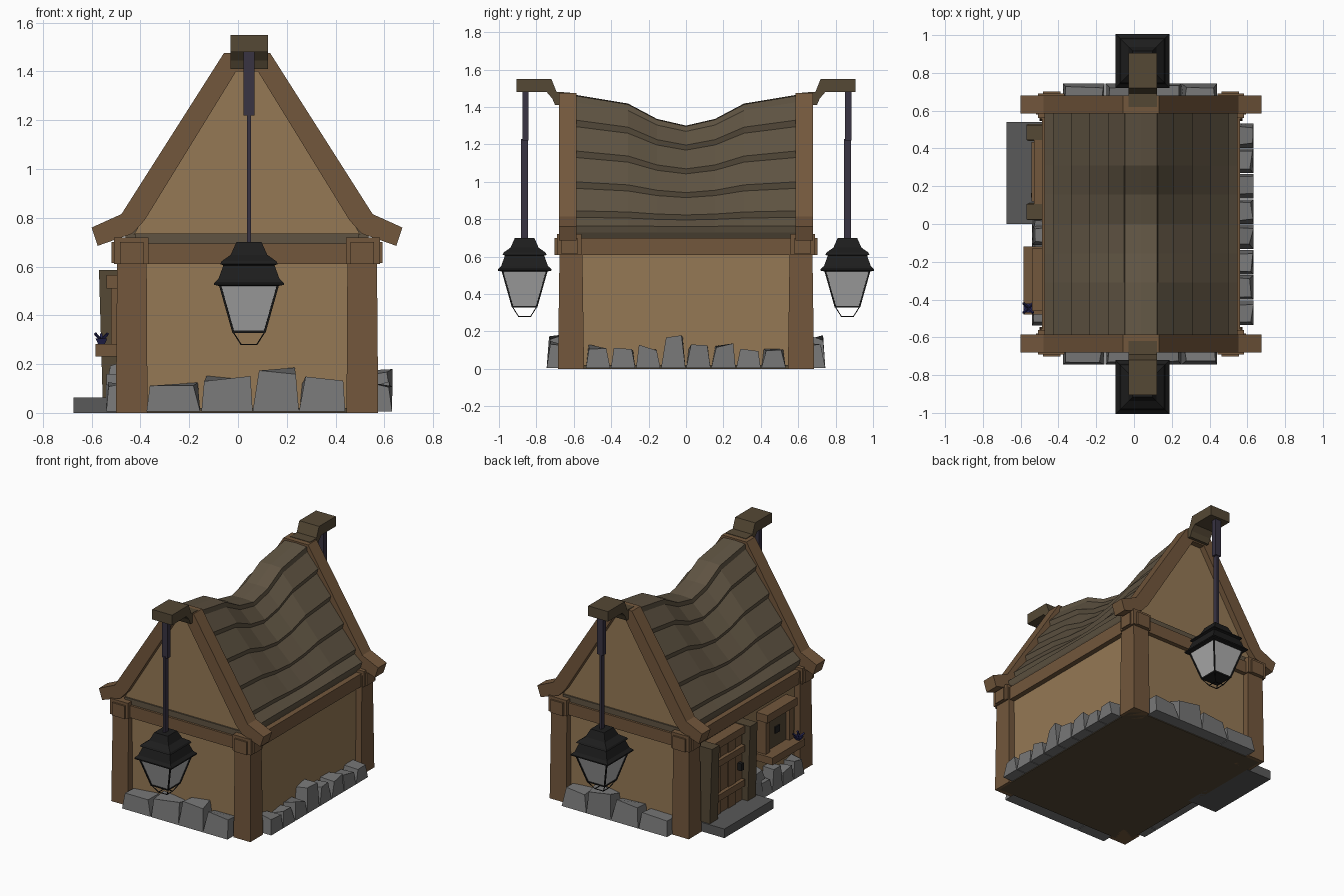
import bpy, bmesh, random
from mathutils import Vector

if "Cube" in bpy.data.objects:
    bpy.data.objects.remove(bpy.data.objects["Cube"])

random.seed(4)
C = 0.037  # centre line of the house in x


def material(name, rgb):
    m = bpy.data.materials.new(name)
    m.diffuse_color = (*rgb, 1)
    m.use_nodes = True
    m.node_tree.nodes["Principled BSDF"].inputs["Base Color"].default_value = m.diffuse_color
    return m


PLASTER = material("plaster", (0.30, 0.19, 0.09))
TIMBER = material("timber", (0.17, 0.095, 0.045))
DARKWOOD = material("dark_wood", (0.09, 0.065, 0.035))
ROOF = material("roof_planks", (0.115, 0.088, 0.055))
STONE = material("stone", (0.18, 0.18, 0.18))
SLAB = material("slab", (0.10, 0.10, 0.10))
IRON = material("iron", (0.012, 0.012, 0.012))
CHAIN = material("chain", (0.04, 0.033, 0.055))
GLASS = material("glass", (0.42, 0.42, 0.42))
BLUE = material("blue", (0.02, 0.02, 0.09))


def mesh(name, verts, faces, mat):
    bm = bmesh.new()
    vs = [bm.verts.new(v) for v in verts]
    for f in faces:
        bm.faces.new([vs[i] for i in f])
    bmesh.ops.recalc_face_normals(bm, faces=bm.faces)
    me = bpy.data.meshes.new(name)
    bm.to_mesh(me)
    bm.free()
    ob = bpy.data.objects.new(name, me)
    bpy.context.collection.objects.link(ob)
    me.materials.append(mat)
    return ob


def loft(name, rings, mat):
    """Closed skin through rings of equal point count, capped at both ends."""
    n = len(rings[0])
    faces = [[k * n + i, k * n + (i + 1) % n, (k + 1) * n + (i + 1) % n, (k + 1) * n + i]
             for k in range(len(rings) - 1) for i in range(n)]
    faces += [list(range(n)), list(range((len(rings) - 1) * n, len(rings) * n))]
    return mesh(name, [p for r in rings for p in r], faces, mat)


def rect(x0, x1, y0, y1, z):
    return [(x0, y0, z), (x1, y0, z), (x1, y1, z), (x0, y1, z)]


def box(name, x, y, z, mat):
    return loft(name, [rect(*x, *y, z[0]), rect(*x, *y, z[1])], mat)


def square_stack(name, cx, cy, sections, mat):
    return loft(name, [rect(cx - h, cx + h, cy - h, cy + h, z) for h, z in sections], mat)


def prism_y(name, pts, y0, y1, mat):
    return loft(name, [[(p, y, q) for p, q in pts] for y in (y0, y1)], mat)


def mirrored(half):
    """Right half of a profile (h, z) to a full outline round the centre line."""
    return [(C + h, z) for h, z in half] + [(C - h, z) for h, z in reversed(half) if h > 0]


def bar(name, a, b, r, mat):
    a, b = Vector(a), Vector(b)
    d = (b - a).normalized()
    u = d.orthogonal().normalized() * r
    v = d.cross(u)
    return loft(name, [[p + u, p + v, p - u, p - v] for p in (a, b)], mat)


def stone(cx, cy, w, d, h, z=0.005):
    """Rough tapered block."""
    j = lambda s: random.uniform(-s, s)
    low = rect(cx - w / 2, cx + w / 2, cy - d / 2, cy + d / 2, z)
    top = [(cx + (x - cx) * 0.82 + j(0.012), cy + (y - cy) * 0.7 + j(0.008), z + h + j(0.018))
           for x, y, _ in low]
    loft("foundation_stone", [low, top], STONE)


# Walls and floor
box("walls", (C - 0.49, C + 0.49), (-0.635, 0.635), (0.01, 0.70), PLASTER)
box("floor", (C - 0.52, C + 0.52), (-0.66, 0.66), (0.0, 0.02), DARKWOOD)

# Sagging roof with stepped plank courses
base = lambda z: 0.065 + (1.46 - z) * 0.6
half = [(0, 1.465), (0.085, 1.46), (0.09, 1.425)]
for zb in (1.33, 1.165, 1.0, 0.845, 0.765):
    half += [(base(zb) + 0.03, zb), (base(zb - 0.035), zb - 0.035)]
half += [(0.485, 0.695), (0, 0.695)]
sag = [(0.59, 1), (0.31, 0.935), (0.155, 0.82), (0, 0.77)]
stations = [(-y, f) for y, f in sag] + [(y, f) for y, f in reversed(sag[:-1])]
loft("roof", [[(x, y, z if z < 0.75 else 0.75 + (z - 0.75) * f) for x, z in mirrored(half)]
              for y, f in stations], ROOF)

# Side wall plates
for s in (-1, 1):
    xs = sorted((C + s * 0.44, C + s * 0.525))
    box("wall_plate", xs, (-0.68, 0.68), (0.61, 0.70), TIMBER)

barge = [(0, 1.475), (0.095, 1.475), (0.515, 0.815), (0.637, 0.76), (0.612, 0.685),
         (0.47, 0.735), (0.42, 0.79), (0.045, 1.40), (0, 1.40)]
gable = [(0, 1.44), (0.06, 1.41), (0.465, 0.73), (0, 0.73)]
bracket = [(0.905, 1.55), (0.72, 1.55), (0.692, 1.48), (0.62, 1.478), (0.62, 1.41),
           (0.70, 1.41), (0.715, 1.445), (0.745, 1.48), (0.905, 1.48)]

for s in (-1, 1):
    # Gable end: panel, barge boards, tie beam
    prism_y("gable_panel", mirrored(gable), s * 0.59, s * 0.64, PLASTER)
    prism_y("barge_boards", mirrored(barge), s * 0.585, s * 0.68, TIMBER)
    box("gable_ledge", (C - 0.46, C + 0.46), sorted((s * 0.58, s * 0.65)), (0.69, 0.735), ROOF)
    box("tie_beam", (C - 0.45, C + 0.45), sorted((s * 0.60, s * 0.665)), (0.61, 0.695), TIMBER)

    # Corner posts with heads and beam ends
    for t in (-1, 1):
        def span(a, b):
            return sorted((C + t * a, C + t * b))
        ys = sorted((s * 0.545, s * 0.685))
        loft("corner_post", [rect(*span(0.408, 0.538), *ys, 0.0),
                             rect(*span(0.412, 0.532), *sorted((s * 0.555, s * 0.675)), 0.70)], TIMBER)
        box("post_head", span(0.405, 0.545), sorted((s * 0.56, s * 0.69)), (0.61, 0.72), TIMBER)
        box("beam_end", span(0.425, 0.52), sorted((s * 0.60, s * 0.702)), (0.61, 0.70), TIMBER)
        box("plate_end", span(0.45, 0.555), sorted((s * 0.58, s * 0.665)), (0.615, 0.70), TIMBER)

    # Lantern bracket at the ridge
    loft("lantern_bracket", [[(x, s * y, z) for y, z in bracket] for x in (-0.03, 0.123)], DARKWOOD)

    # Hanging chain and square lantern
    lx, ly = 0.045, s * 0.863
    box("chain_top", (lx - 0.022, lx + 0.022), (ly - 0.012, ly + 0.022), (1.22, 1.485), CHAIN)
    box("chain_bottom", (lx - 0.008, lx + 0.008), (ly - 0.018, ly + 0.018), (0.69, 1.23), CHAIN)
    square_stack("lantern_cap", lx, ly, [(0.12, 0.52), (0.143, 0.525), (0.143, 0.533), (0.125, 0.55),
                 (0.105, 0.605), (0.118, 0.61), (0.112, 0.622), (0.075, 0.648), (0.052, 0.70)], IRON)
    square_stack("lantern_glass", lx, ly, [(0.062, 0.332), (0.117, 0.525)], GLASS)
    square_stack("lantern_foot", lx, ly, [(0.066, 0.328), (0.068, 0.337)], IRON)
    ring = [(-1, -1), (1, -1), (1, 1), (-1, 1)]
    for i, (a, b) in enumerate(ring):
        p = lambda r, z, u=a, v=b: (lx + u * r, ly + v * r, z)
        c, d = ring[(i + 1) % 4]
        bar("lantern_edge", p(0.064, 0.33), p(0.119, 0.525), 0.006, IRON)
        bar("lantern_wire", p(0.064, 0.33), p(0.032, 0.28), 0.003, IRON)
        bar("lantern_wire_base", p(0.032, 0.28), p(0.032, 0.28, c, d), 0.003, IRON)

    # Gable foundation stones
    for x, w, h in ((-0.265, 0.22, 0.11), (-0.045, 0.21, 0.135), (0.155, 0.19, 0.165), (0.345, 0.19, 0.13)):
        stone(x, s * 0.68, w, 0.13, h)

# Stones along the right wall and under the window
for i, h in enumerate((0.115, 0.09, 0.11, 0.16, 0.11, 0.125, 0.10, 0.09)):
    stone(C + 0.535, -0.47 + i * 0.134, 0.12, 0.13, h)
for y, h in ((-0.48, 0.12), (-0.36, 0.10), (-0.24, 0.14), (-0.13, 0.11), (-0.03, 0.13)):
    stone(-0.485, y, 0.11, 0.115, h)
stone(-0.495, -0.06, 0.08, 0.10, 0.07, 0.13)

# Door on the left side: step, frame, planks, battens
box("door_step", (-0.675, -0.45), (0.0, 0.54), (0.0, 0.063), SLAB)
for y0, y1 in ((0.02, 0.11), (0.44, 0.53)):
    loft("door_post", [rect(-0.555, -0.45, y0, y1, 0.06),
                       rect(-0.57, -0.45, y0 + 0.005, y1 - 0.005, 0.585)], DARKWOOD)
box("door_lintel", (-0.53, -0.45), (0.09, 0.46), (0.53, 0.58), TIMBER)
for i in range(4):
    y = 0.115 + i * 0.082
    box("door_plank", (-0.515 - 0.006 * (i % 2), -0.45), (y, y + 0.077), (0.065, 0.54), TIMBER)
for z in (0.17, 0.41):
    box("door_batten", (-0.542, -0.50), (0.12, 0.435), (z, z + 0.045), TIMBER)
box("door_handle", (-0.545, -0.51), (0.14, 0.165), (0.29, 0.34), IRON)

# Window: sill, frame, shutter
box("window_sill", (-0.585, -0.45), (-0.48, -0.12), (0.232, 0.283), TIMBER)
box("window_lintel", (-0.54, -0.45), (-0.46, -0.13), (0.51, 0.565), TIMBER)
for y in (-0.445, -0.185):
    box("window_jamb", (-0.52, -0.45), (y, y + 0.045), (0.28, 0.515), TIMBER)
box("window_shutter", (-0.495, -0.45), (-0.40, -0.185), (0.28, 0.515), DARKWOOD)
box("shutter_latch", (-0.505, -0.49), (-0.32, -0.27), (0.375, 0.42), IRON)

# Flower pot on the sill
square_stack("flower_pot", -0.56, -0.445, [(0.014, 0.283), (0.024, 0.305)], BLUE)
for dx, dy in ((-1, -1), (1, -1), (1, 1), (-1, 1), (0, 0)):
    bar("flower_petal", (-0.56, -0.445, 0.298), (-0.56 + dx * 0.026, -0.445 + dy * 0.026, 0.325), 0.007, BLUE)
